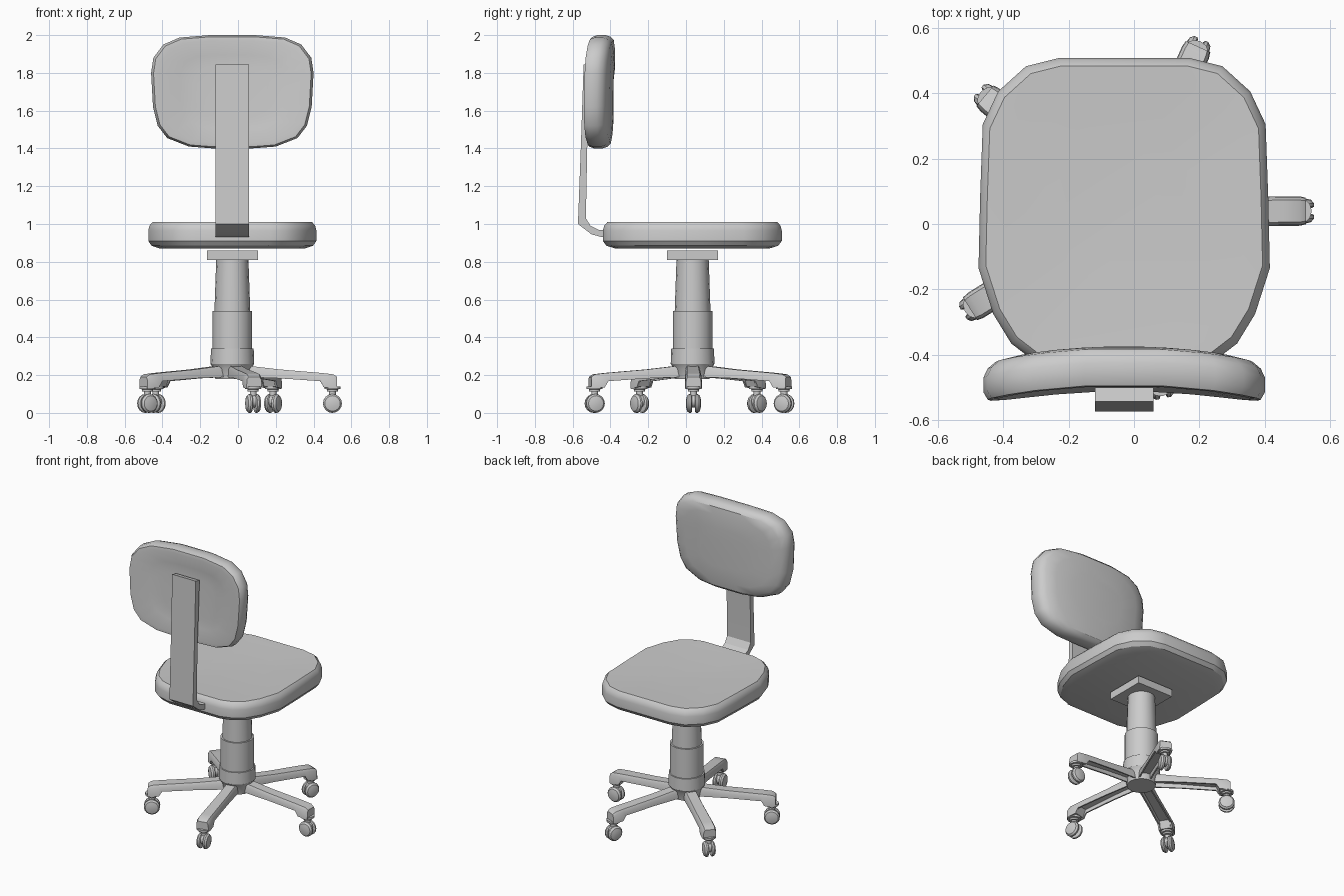
import bpy, bmesh
from math import cos, sin, pi, radians
from mathutils import Matrix, Vector

if "Cube" in bpy.data.objects:
    bpy.data.objects.remove(bpy.data.objects["Cube"])

CX, CY = -0.03, 0.035
CENTRE = Matrix.Translation((CX, CY, 0))


def loft(name, rings, matrix=Matrix(), angle=32):
    """Skin a list of equal-length point rings and cap both ends."""
    bm = bmesh.new()
    vs = [[bm.verts.new(matrix @ Vector(p)) for p in ring] for ring in rings]
    n = len(vs[0])
    for a, b in zip(vs, vs[1:]):
        for i in range(n):
            j = (i + 1) % n
            bm.faces.new((a[i], a[j], b[j], b[i]))
    bm.faces.new(vs[0][::-1])
    bm.faces.new(vs[-1])
    bmesh.ops.recalc_face_normals(bm, faces=bm.faces)
    mesh = bpy.data.meshes.new(name)
    bm.to_mesh(mesh)
    bm.free()
    ob = bpy.data.objects.new(name, mesh)
    bpy.context.collection.objects.link(ob)
    bpy.ops.object.select_all(action='DESELECT')
    ob.select_set(True)
    bpy.context.view_layer.objects.active = ob
    bpy.ops.object.shade_smooth_by_angle(angle=radians(angle))
    return ob


def lathe(name, profile, matrix=Matrix(), sides=16):
    """Turn (radius, height) points around the local z axis."""
    return loft(name, [[(r * cos(2 * pi * i / sides), r * sin(2 * pi * i / sides), z)
                        for i in range(sides)] for r, z in profile], matrix)


def mirrored(half):
    """Close a right-hand half outline by mirroring it in x."""
    return half + [(-x, y) for x, y in reversed(half)]


# Seat cushion
seat_outline = mirrored([(0.20, -0.475), (0.28, -0.45), (0.345, -0.40), (0.40, -0.31),
                         (0.445, -0.17), (0.44, 0.05), (0.432, 0.27), (0.385, 0.37),
                         (0.30, 0.447), (0.20, 0.472)])
seat_profile = [(0.86, 0.87), (0.96, 0.885), (1.0, 0.91), (1.0, 0.965), (0.985, 0.992),
                (0.95, 1.01), (0.82, 1.008), (0.45, 1.0)]
loft("seat", [[(s * x, s * y, z) for x, y in seat_outline] for s, z in seat_profile], CENTRE)

# Backrest cushion, bowed so its sides sweep backwards
back_outline = mirrored([(0.10, -0.30), (0.23, -0.29), (0.345, -0.245), (0.395, -0.18),
                         (0.42, -0.08), (0.43, 0.10), (0.418, 0.18), (0.365, 0.25),
                         (0.28, 0.287), (0.12, 0.30)])
back_profile = [(0.45, -0.49), (0.65, -0.492), (0.90, -0.503), (0.97, -0.50), (1.0, -0.475),
                (1.0, -0.43), (0.97, -0.405), (0.91, -0.388), (0.75, -0.381), (0.45, -0.378)]
loft("backrest", [[(CX + s * x, y + 0.03 * s * v - 0.042 * (s * x / 0.43) ** 2, 1.70 + s * v)
                   for x, v in back_outline] for s, y in back_profile])

# Bent support bar from seat to backrest: (inner y, z), (outer y, z)
bar_path = [((-0.40, 0.968), (-0.40, 0.932)), ((-0.46, 0.968), (-0.45, 0.932)),
            ((-0.505, 0.99), (-0.50, 0.945)), ((-0.53, 1.03), (-0.572, 1.0)),
            ((-0.523, 1.40), (-0.557, 1.40)), ((-0.50, 1.835), (-0.542, 1.845))]
w = 0.089
loft("back_support_bar", [[(CX - w, *a), (CX + w, *a), (CX + w, *b), (CX - w, *b)]
                          for a, b in bar_path], angle=25)

# Square mounting plate under the seat
h = 0.135
loft("seat_plate", [[(-h, -h, z), (h, -h, z), (h, h, z), (-h, h, z)] for z in (0.81, 0.86)], CENTRE)

# Central column
lathe("base_hub", [(0.09, 0.18), (0.10, 0.235), (0.116, 0.26), (0.113, 0.34)], CENTRE)
lathe("column_sleeve", [(0.105, 0.33), (0.105, 0.54)], CENTRE)
lathe("column_upper", [(0.095, 0.53), (0.092, 0.62), (0.085, 0.82)], CENTRE)

# Leg stations: distance, half width, top z, bottom z, depth of the hollow underside
leg_stations = [(0.06, 0.040, 0.252, 0.19, 0.03), (0.25, 0.042, 0.230, 0.183, 0.025),
                (0.465, 0.045, 0.212, 0.168, 0.02), (0.485, 0.045, 0.21, 0.135, 0.004),
                (0.535, 0.045, 0.204, 0.13, 0.004), (0.555, 0.041, 0.19, 0.13, 0.004)]


def leg_section(r, w, top, bot, d):
    half = [(0.72 * w, bot + d), (0.78 * w, bot), (w, bot), (0.95 * w, top - 0.015), (0.75 * w, top)]
    return [(r, y, z) for y, z in mirrored(half)]


# Five legs, each with a twin-wheel caster
for k, deg in enumerate((0.5, 66, 140, 212, 282), 1):
    turn = CENTRE @ Matrix.Rotation(radians(deg), 4, 'Z')
    loft(f"base_leg_{k}", [leg_section(*s) for s in leg_stations], turn)
    caster = turn @ Matrix.Translation((0.53, 0, 0))
    lathe(f"caster_stem_{k}", [(0.018, 0.07), (0.018, 0.113), (0.03, 0.114), (0.03, 0.125),
                               (0.043, 0.126), (0.043, 0.14)], caster, 12)
    axle = caster @ Matrix.Translation((0, 0, 0.05)) @ Matrix.Rotation(pi / 2, 4, 'X')
    lathe(f"caster_housing_{k}", [(0.034, -0.014), (0.034, 0.014)],
          axle @ Matrix.Translation((0, 0.012, 0)), 12)
    for side in (-1, 1):
        lathe(f"caster_wheel_{k}_{'left' if side < 0 else 'right'}",
              [(0.044, side * 0.009), (0.05, side * 0.013), (0.05, side * 0.023),
               (0.041, side * 0.034), (0.02, side * 0.039)], axle, 16)
